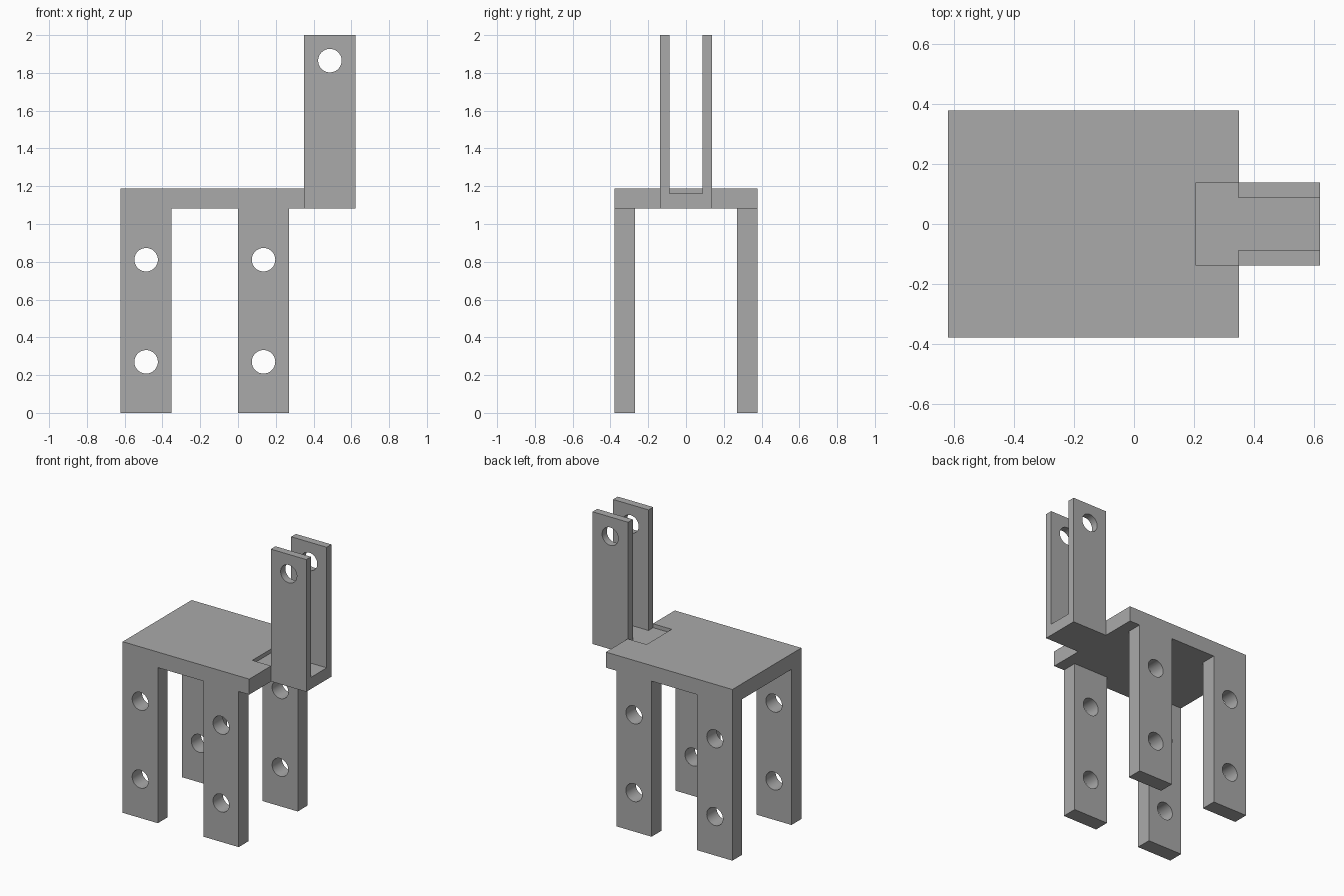
import bpy
import bmesh
from mathutils import Matrix, Vector

cube = bpy.data.objects.get("Cube")
if cube:
    bpy.data.objects.remove(cube, do_unlink=True)

U = 2 / 37  # drawing module: the bracket is 37 modules high

grey = bpy.data.materials.new("plain grey")
grey.use_nodes = True
grey.diffuse_color = (0.4, 0.4, 0.4, 1)
grey.node_tree.nodes["Principled BSDF"].inputs["Base Color"].default_value = grey.diffuse_color


def make_object(name, bm):
    bmesh.ops.recalc_face_normals(bm, faces=bm.faces)
    mesh = bpy.data.meshes.new(name)
    bm.to_mesh(mesh)
    bm.free()
    mesh.materials.append(grey)
    obj = bpy.data.objects.new(name, mesh)
    bpy.context.collection.objects.link(obj)
    return obj


def extrude(name, outline, axis, start, end):
    """Extrude an outline (in modules) along x or y."""
    bm = bmesh.new()
    if axis == "y":
        points = [Vector((a, start, b)) * U for a, b in outline]
        step = Vector((0, end - start, 0)) * U
    else:
        points = [Vector((start, a, b)) * U for a, b in outline]
        step = Vector((end - start, 0, 0)) * U
    face = bm.faces.new([bm.verts.new(p) for p in points])
    result = bmesh.ops.extrude_face_region(bm, geom=[face])
    moved = [v for v in result["geom"] if isinstance(v, bmesh.types.BMVert)]
    bmesh.ops.translate(bm, verts=moved, vec=step)
    return make_object(name, bm)


def apply_boolean(obj, other, operation):
    mod = obj.modifiers.new("join", "BOOLEAN")
    mod.operation = operation
    mod.solver = "EXACT"
    mod.object = other
    bpy.context.view_layer.objects.active = obj
    bpy.ops.object.modifier_apply(modifier=mod.name)
    bpy.data.objects.remove(other, do_unlink=True)


def drill(obj, x, z):
    """Bolt hole straight through, front to back."""
    bm = bmesh.new()
    turn = Matrix.Translation((x * U, 0, z * U)) @ Matrix.Rotation(1.5707963, 4, "X")
    bmesh.ops.create_cone(bm, cap_ends=True, segments=48, radius1=1.15 * U,
                          radius2=1.15 * U, depth=1.2, matrix=turn)
    apply_boolean(obj, make_object("hole_cutter", bm), "DIFFERENCE")


def block(name, x0, x1, y0, y1, z0, z1):
    return extrude(name, [(x0, z0), (x1, z0), (x1, z1), (x0, z1)], "y", y0, y1)


# Table: flat plate running flush into two pairs of legs
side = [(-11.5, 0), (-6.5, 0), (-6.5, 20), (0, 20), (0, 0), (5, 0), (5, 20),
        (6.5, 20), (6.5, 22), (-11.5, 22)]
table = extrude("plate_and_legs", side, "y", -7, 7)
apply_boolean(table, block("gap_cutter", -13, 8, -5, 5, -1, 20), "DIFFERENCE")

# Notch that receives the fork's tongue
apply_boolean(table, block("notch_cutter", 3.82, 8, -2.55, 2.55, 19, 23), "DIFFERENCE")
for x in (-9, 2.5):
    for z in (5, 15):
        drill(table, x, z)

# Fork: two upright arms over a thin base, with a tongue filling the notch
ARM, INNER, FLOOR = 2.55, 1.6, 21.5
u_shape = [(-ARM, 20), (ARM, 20), (ARM, 37), (INNER, 37), (INNER, FLOOR),
           (-INNER, FLOOR), (-INNER, 37), (-ARM, 37)]
fork = extrude("upright_fork", u_shape, "x", 6.45, 11.5)
tongue = block("tongue", 3.82, 7, -ARM, ARM, 20, FLOOR)
# Keep the tongue clear of the arms' outer faces by trimming it to the plate edge
for v in tongue.data.vertices:
    v.co.x = min(v.co.x, 6.45 * U)
drill(fork, 9, 34.5)

for obj in (table, fork):
    bpy.ops.object.select_all(action="DESELECT")
    obj.select_set(True)
    bpy.context.view_layer.objects.active = obj
    bpy.ops.object.shade_smooth_by_angle(angle=0.52)
